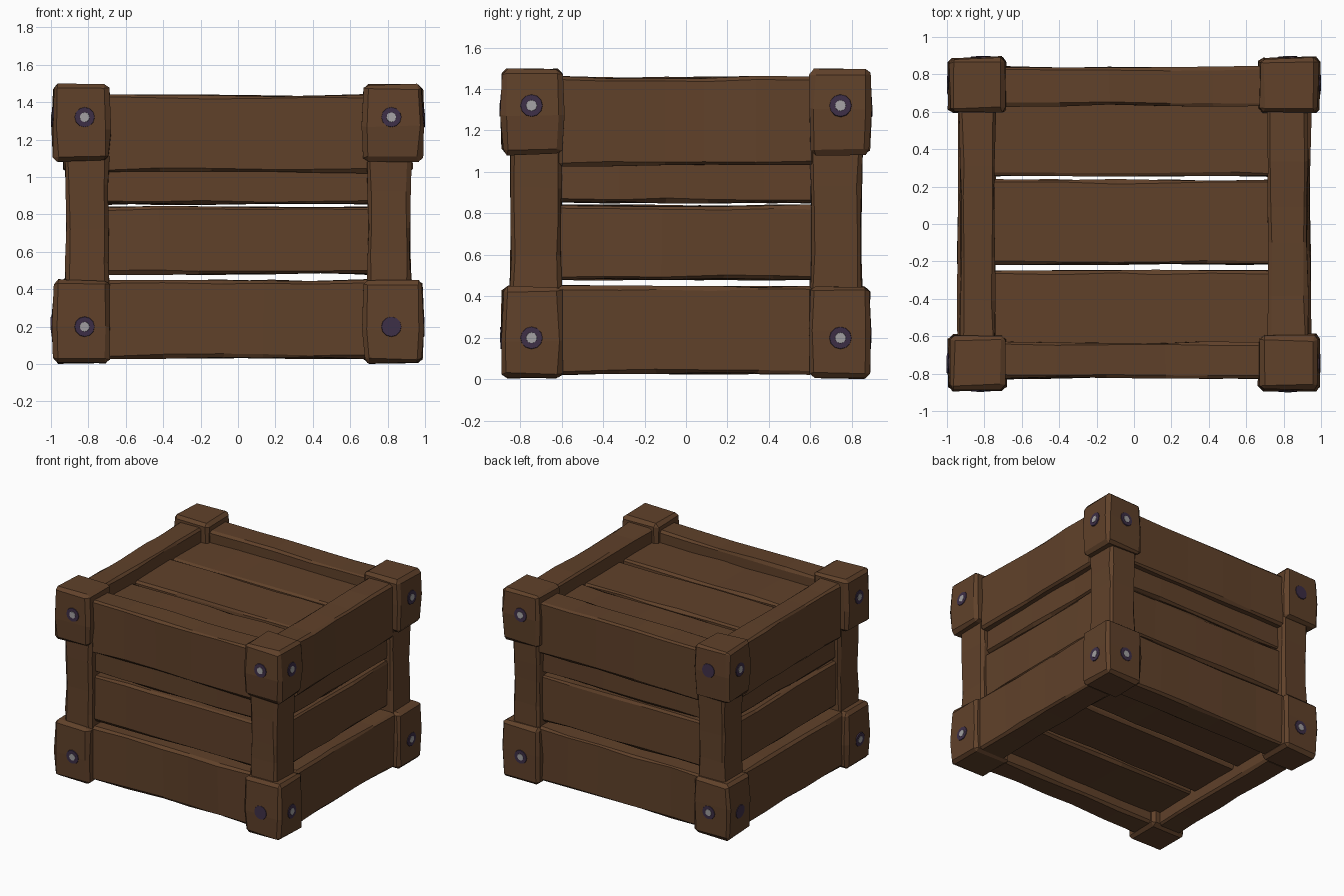
import bpy, bmesh, random
from mathutils import Vector
from mathutils.bvhtree import BVHTree

if "Cube" in bpy.data.objects:
    bpy.data.objects.remove(bpy.data.objects["Cube"])

random.seed(4)


def material(name, rgb):
    m = bpy.data.materials.new(name)
    m.diffuse_color = (*rgb, 1)
    m.use_nodes = True
    m.node_tree.nodes["Principled BSDF"].inputs["Base Color"].default_value = m.diffuse_color
    return m


WOOD = material("brown wood", (0.117, 0.053, 0.023))
BOLT = material("dark purple metal", (0.047, 0.028, 0.062))
SHINE = material("light grey metal", (0.36, 0.35, 0.36))


def finish(bm, name, mat):
    me = bpy.data.meshes.new(name)
    bm.to_mesh(me)
    bm.free()
    me.materials.append(mat)
    ob = bpy.data.objects.new(name, me)
    bpy.context.collection.objects.link(ob)
    return ob


def hewn(name, lo, hi, cuts=4, bevel=0.016, jitter=0.006, waist=0.0):
    """Rough-cut timber: chamfered box, sliced along its length and jittered."""
    lo, hi = Vector(lo), Vector(hi)
    size, mid = hi - lo, (lo + hi) / 2
    axis = max(range(3), key=lambda i: size[i])
    bm = bmesh.new()
    bmesh.ops.create_cube(bm, size=1)
    for v in bm.verts:
        v.co = Vector(v.co[i] * size[i] for i in range(3)) + mid
    bmesh.ops.bevel(bm, geom=bm.edges[:], offset=bevel, segments=1,
                    affect='EDGES', profile=0.5)
    normal = Vector((0, 0, 0))
    normal[axis] = 1
    for k in range(cuts):
        p = mid.copy()
        p[axis] = lo[axis] + size[axis] * (k + 1 + random.uniform(-.25, .25)) / (cuts + 1)
        bmesh.ops.bisect_plane(bm, geom=bm.verts[:] + bm.edges[:] + bm.faces[:],
                               plane_co=p, plane_no=normal)
    for v in bm.verts:
        t = 2 * (v.co[axis] - mid[axis]) / size[axis]
        for i in range(3):
            if i != axis:
                v.co[i] -= waist * (1 - t * t) * (1 if v.co[i] > mid[i] else -1)
            v.co[i] += random.uniform(-jitter, jitter)
    bmesh.ops.recalc_face_normals(bm, faces=bm.faces[:])
    tree = BVHTree.FromBMesh(bm)
    finish(bm, name, WOOD)
    return tree


def disc(name, pos, normal, r, depth, mat):
    bm = bmesh.new()
    bmesh.ops.create_cone(bm, cap_ends=True, segments=12, radius1=r,
                          radius2=r * 0.95, depth=depth)
    ob = finish(bm, name, mat)
    ob.rotation_mode = 'QUATERNION'
    ob.rotation_quaternion = Vector((0, 0, 1)).rotation_difference(normal)
    ob.location = pos


def bolt(tree, origin, direction, shiny):
    hit, n, _, _ = tree.ray_cast(Vector(origin), Vector(direction))
    if hit is None:
        return
    disc("bolt_head", hit, n, 0.055, 0.008, BOLT)
    if shiny:
        disc("bolt_glint", hit + n * 0.004, n, 0.027, 0.004, SHINE)


def span(s, a, b):
    return (a, b) if s > 0 else (-b, -a)


# corner blocks with bolts (a few lack the worn glint), and corner posts
DULL_Y = {(1, -1, "bottom"), (-1, 1, "top")}
DULL_X = {(-1, 1, "bottom")}
for sx in (-1, 1):
    for sy in (-1, 1):
        for level, z0, z1, zb in (("bottom", 0.007, 0.448, 0.2), ("top", 1.085, 1.495, 1.32)):
            x0, x1 = span(sx, 0.675 if sx > 0 else 0.69, 0.983)
            y0, y1 = span(sy, 0.6, 0.883)
            t = hewn(level + "_corner_block", (x0, y0, z0), (x1, y1, z1),
                     cuts=1, bevel=0.022, jitter=0.006, waist=-0.009)
            key = (sx, sy, level)
            bolt(t, (sx * 0.82, sy * 2, zb), (0, -sy, 0), key not in DULL_Y)
            bolt(t, (sx * 2, sy * 0.745, zb), (-sx, 0, 0), key not in DULL_X)
        (x0, x1), (y0, y1) = span(sx, 0.69, 0.925), span(sy, 0.597, 0.85)
        hewn("corner_post", (x0, y0, 0.4), (x1, y1, 1.13), cuts=3, bevel=0.018,
             jitter=0.005, waist=0.006)

# outer rails and recessed slats on the front and back
for s, side in ((-1, "front"), (1, "back")):
    y0, y1 = span(s, 0.63, 0.825 if s < 0 else 0.84)
    hewn(side + "_bottom_rail", (-0.71, y0, 0.03), (0.71, y1, 0.45), waist=0.004)
    hewn(side + "_top_rail", (-0.71, y0, 1.025), (0.71, y1, 1.44), waist=0.004)
    y0, y1 = span(s, 0.68, 0.795)
    hewn(side + "_lower_slat", (-0.72, y0, 0.482), (0.72, y1, 0.84))
    y0, y1 = span(s, 0.675, 0.785)
    hewn(side + "_upper_slat", (-0.72, y0, 0.855), (0.72, y1, 1.2))

# outer rails and recessed slats on the left and right
for s, side in ((-1, "left"), (1, "right")):
    inner = 0.74 if s < 0 else 0.715
    x0, x1 = span(s, inner, 0.945)
    hewn(side + "_bottom_rail", (x0, -0.615, 0.025), (x1, 0.615, 0.45), waist=0.004)
    x0, x1 = span(s, inner, 0.93)
    hewn(side + "_top_rail", (x0, -0.615, 1.03), (x1, 0.615, 1.46), waist=0.004)
    x0, x1 = span(s, 0.77, 0.885)
    hewn(side + "_lower_slat", (x0, -0.62, 0.482), (x1, 0.62, 0.838))
    x0, x1 = span(s, 0.765, 0.875)
    hewn(side + "_upper_slat", (x0, -0.62, 0.853), (x1, 0.62, 1.2))

# lid and floor boards
for level, z0, z1 in (("floor", 0.12, 0.22), ("lid", 1.25, 1.35)):
    for y0, y1 in ((-0.66, -0.25), (-0.215, 0.235), (0.258, 0.66)):
        hewn(level + "_board", (-0.76, y0, z0), (0.76, y1, z1), jitter=0.006)
